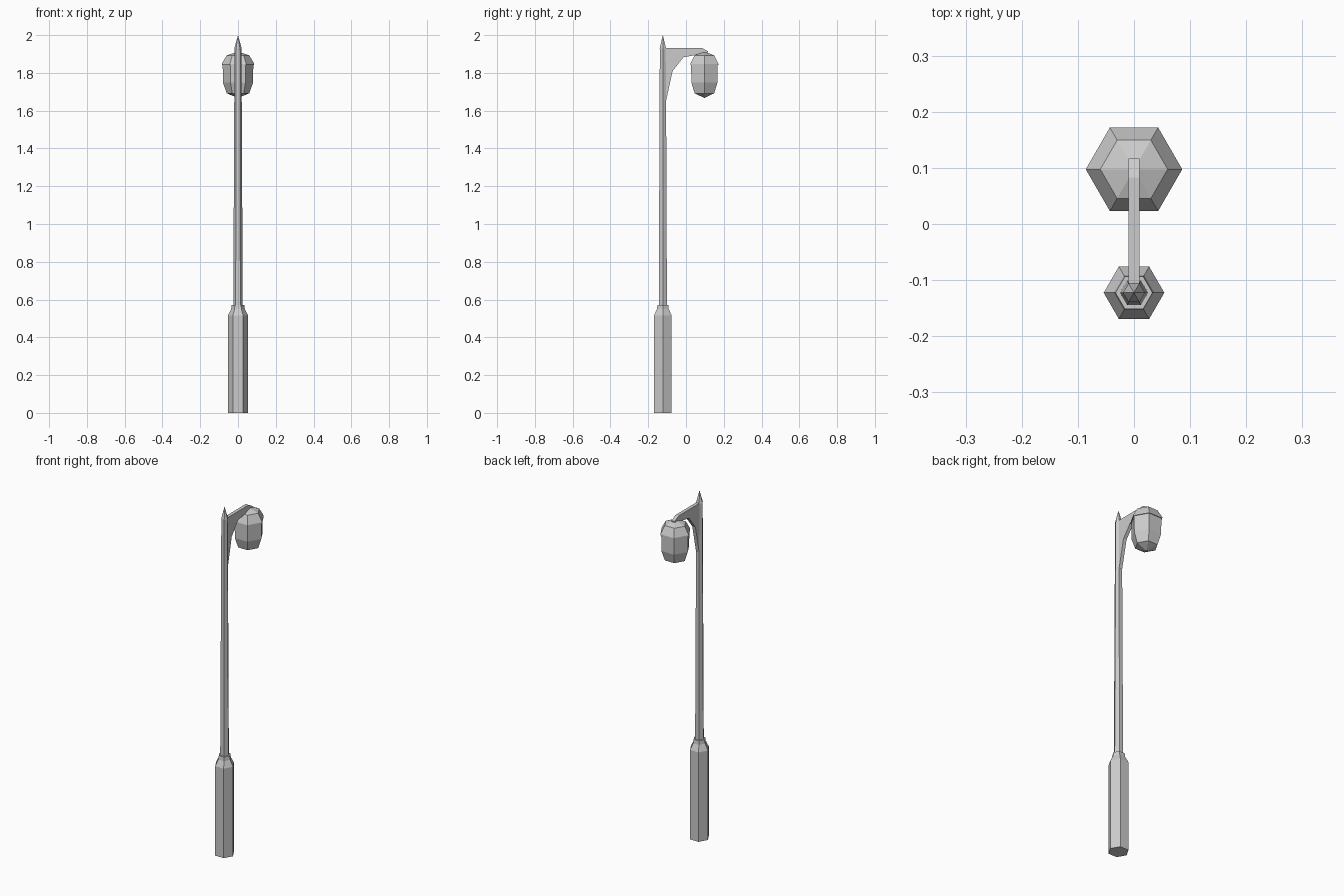
import bpy, bmesh, math

if "Cube" in bpy.data.objects:
    bpy.data.objects.remove(bpy.data.objects["Cube"])

POLE_Y, LAMP_Y = -0.1225, 0.0975


def make(name, bm):
    bmesh.ops.recalc_face_normals(bm, faces=bm.faces)
    mesh = bpy.data.meshes.new(name)
    bm.to_mesh(mesh)
    bm.free()
    obj = bpy.data.objects.new(name, mesh)
    bpy.context.collection.objects.link(obj)
    return obj


def lathe_hex(name, y, profile):
    """Six-sided stack of (radius, z) rings; radius 0 closes to a point."""
    bm = bmesh.new()
    rings = []
    for r, z in profile:
        if r == 0:
            rings.append([bm.verts.new((0, y, z))])
        else:
            rings.append([bm.verts.new((r * math.cos(i * math.pi / 3),
                                        y + r * math.sin(i * math.pi / 3), z))
                          for i in range(6)])
    for a, b in zip(rings, rings[1:]):
        for i in range(6):
            j = (i + 1) % 6
            quad = [a[i % len(a)], a[j % len(a)], b[j % len(b)], b[i % len(b)]]
            bm.faces.new(list(dict.fromkeys(quad)))
    for ring in (rings[0], rings[-1]):
        if len(ring) == 6:
            bm.faces.new(ring)
    return make(name, bm)


# Wide pedestal with shoulder and collar
lathe_hex("base", POLE_Y, [(0.054, 0), (0.054, 0.515), (0.036, 0.55), (0.033, 0.572)])

# Slim tapering pole with pointed finial
lathe_hex("pole", POLE_Y, [(0.025, 0.56), (0.0185, 1.93)])
lathe_hex("finial", POLE_Y, [(0.0195, 1.93), (0, 2.0)])

# Lantern: glass body tapering to a shallow point, and roof cap
lathe_hex("lantern_glass", LAMP_Y, [(0, 1.667), (0.06, 1.692), (0.08, 1.75), (0.081, 1.845)])
lathe_hex("lantern_roof", LAMP_Y, [(0.086, 1.842), (0.086, 1.848), (0.06, 1.893), (0, 1.912)])

# Flat bracket arm, extruded from its side profile
outline = [(-0.12, 1.64), (-0.105, 1.655), (-0.071, 1.81), (-0.013, 1.883),
           (0.055, 1.895), (0.092, 1.908), (0.117, 1.908), (0.117, 1.914),
           (0.083, 1.933), (-0.12, 1.933)]
bm = bmesh.new()
face = bm.faces.new([bm.verts.new((-0.01, y, z)) for y, z in outline])
ext = bmesh.ops.extrude_face_region(bm, geom=[face])
bmesh.ops.translate(bm, vec=(0.02, 0, 0),
                    verts=[v for v in ext["geom"] if isinstance(v, bmesh.types.BMVert)])
make("bracket_arm", bm)
